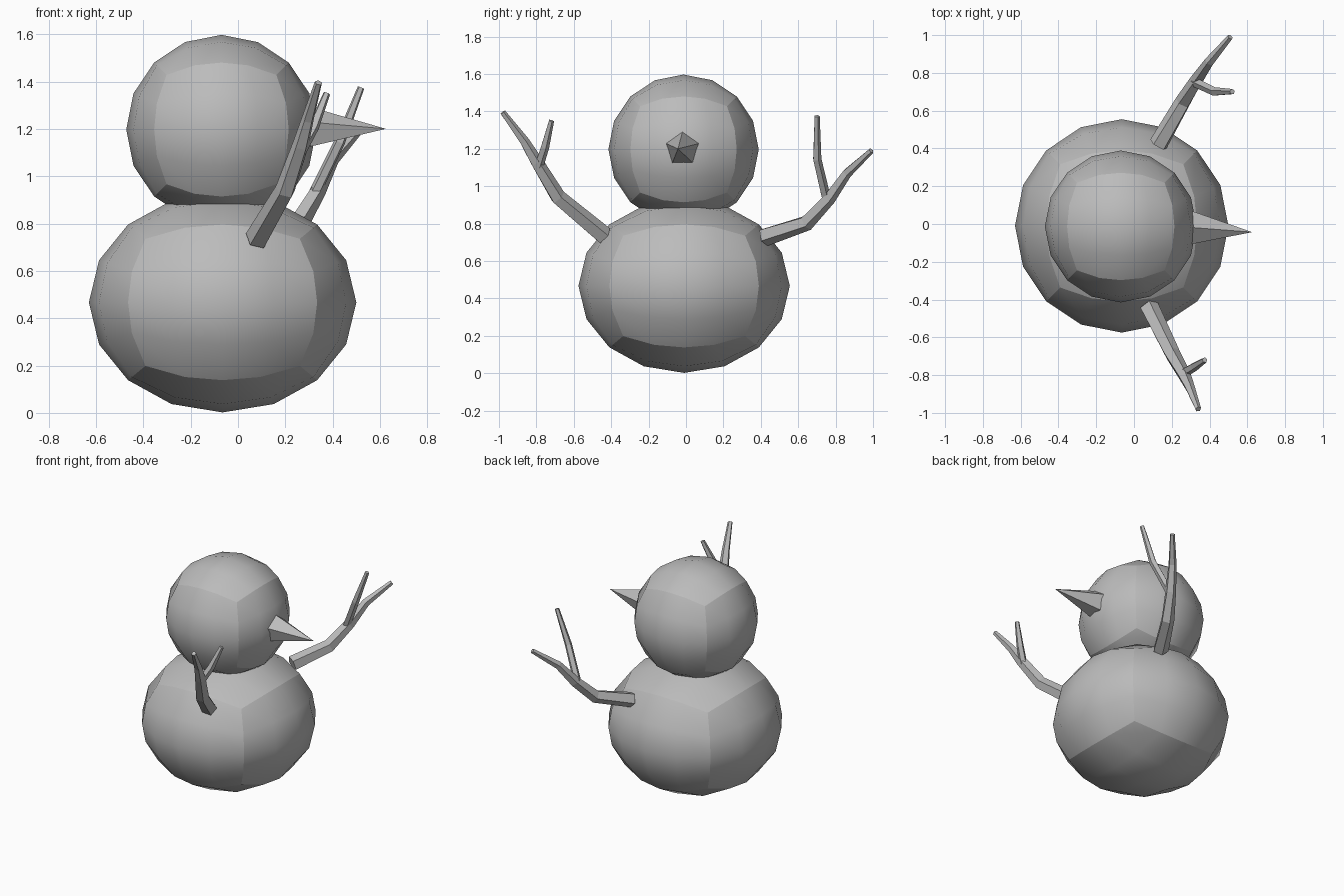
import bpy, bmesh, math
from mathutils import Vector

cube = bpy.data.objects.get("Cube")
if cube:
    bpy.data.objects.remove(cube)

GREY = (0.5, 0.5, 0.5, 1)
grey = bpy.data.materials.new("plain grey")
grey.use_nodes = True
grey.diffuse_color = GREY
grey.node_tree.nodes["Principled BSDF"].inputs["Base Color"].default_value = GREY


def finish(name, bm):
    bmesh.ops.recalc_face_normals(bm, faces=bm.faces)
    mesh = bpy.data.meshes.new(name)
    bm.to_mesh(mesh)
    bm.free()
    mesh.materials.append(grey)
    obj = bpy.data.objects.new(name, mesh)
    bpy.context.collection.objects.link(obj)
    return obj


def snowball(name, centre, radii):
    """Rounded cube of 4 x 4 quads a side, smooth but with its cube edges kept sharp."""
    bm = bmesh.new()
    bmesh.ops.create_cube(bm, size=2)
    bmesh.ops.subdivide_edges(bm, edges=bm.edges[:], cuts=3, use_grid_fill=True)
    bm.normal_update()
    for edge in bm.edges:
        edge.smooth = edge.calc_face_angle() < 1
    for face in bm.faces:
        face.smooth = True
    for v in bm.verts:
        p = Vector([math.tan(c * math.pi / 4) for c in v.co]).normalized()
        v.co = Vector([c + r * q for c, r, q in zip(centre, radii, p)])
    return finish(name, bm)


def twig(bm, path, radii, sides=5):
    """Tapered, capped stick along a bent path."""
    pts = [Vector(p) for p in path]
    rings = []
    for i, (p, r) in enumerate(zip(pts, radii)):
        axis = (pts[min(i + 1, len(pts) - 1)] - pts[max(i - 1, 0)]).normalized()
        u = axis.cross(Vector((1, 0, 0))).normalized()
        w = axis.cross(u)
        angles = [math.tau * k / sides for k in range(sides)]
        rings.append([bm.verts.new(p + r * (u * math.cos(a) + w * math.sin(a)))
                      for a in angles])
    for a, b in zip(rings, rings[1:]):
        for k in range(sides):
            n = (k + 1) % sides
            bm.faces.new((a[k], a[n], b[n], b[k]))
    bm.faces.new(rings[0])
    bm.faces.new(rings[-1])


def arm(name, main, branch):
    bm = bmesh.new()
    twig(bm, main, (0.052, 0.044, 0.036, 0.027, 0.016))
    twig(bm, branch, (0.026, 0.024, 0.015))
    return finish(name, bm)


# Body and head
snowball("body", (-0.065, -0.01, 0.467), (0.565, 0.565, 0.465))
snowball("head", (-0.07, -0.013, 1.197), (0.402, 0.402, 0.4))

# Nose: five-sided cone with a point at the top of its base
bm = bmesh.new()
base = [bm.verts.new((0.3, -0.018 + 0.094 * math.sin(math.tau * k / 5),
                      1.2 + 0.094 * math.cos(math.tau * k / 5))) for k in range(5)]
tip = bm.verts.new((0.625, -0.043, 1.2))
bm.faces.new(base)
for k in range(5):
    bm.faces.new((base[k], base[(k + 1) % 5], tip))
finish("nose", bm)

# Forked twig arms on the two sides
arm("left_arm",
    [(0.13, 0.42, 0.73), (0.26, 0.645, 0.805), (0.335, 0.765, 0.935),
     (0.40, 0.86, 1.07), (0.51, 0.99, 1.19)],
    [(0.325, 0.75, 0.93), (0.43, 0.7, 1.145), (0.52, 0.7, 1.375)])
arm("right_arm",
    [(0.08, -0.44, 0.735), (0.2, -0.685, 0.94), (0.265, -0.80, 1.13),
     (0.295, -0.865, 1.24), (0.34, -0.98, 1.395)],
    [(0.26, -0.79, 1.1), (0.32, -0.755, 1.21), (0.375, -0.72, 1.35)])
